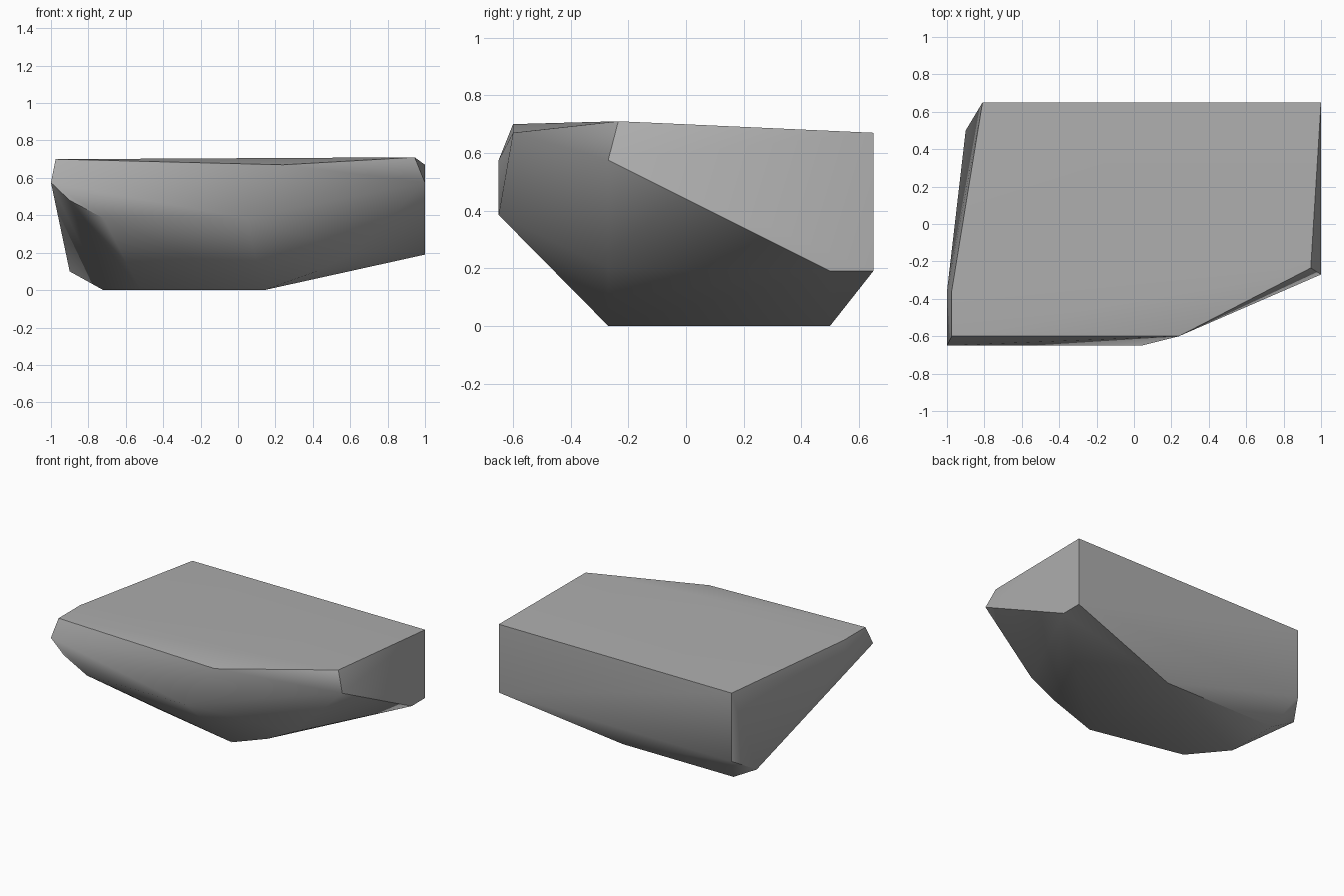
import bpy, bmesh, math

default = bpy.data.objects.get("Cube")
if default:
    bpy.data.objects.remove(default, do_unlink=True)

# Stone colour
stone = bpy.data.materials.new("stone_grey")
stone.use_nodes = True
colour = (0.42, 0.42, 0.42, 1)
stone.diffuse_color = colour
bsdf = stone.node_tree.nodes["Principled BSDF"]
bsdf.inputs["Base Color"].default_value = colour
bsdf.inputs["Roughness"].default_value = 0.9


def ring(y, *points):
    """Corners that share one depth, given as x, z pairs."""
    return [(x, y, z) for x, z in points]


# Corners of the boulder, front to back
corners = (
    ring(-0.65, (-1, 0.575), (-0.9, 0.48), (-0.72, 0.385), (0.04, 0.385))
    + ring(-0.6, (-0.975, 0.7), (0.24, 0.67))
    + ring(-0.36, (-1, 0.575), (-0.975, 0.7))
    + ring(-0.27, (0.14, 0), (0.42, 0.1), (0.62, 0.2), (1, 0.575))
    + ring(-0.235, (0.945, 0.71))
    + ring(-0.13, (-0.52, 0))
    + ring(0.11, (-0.72, 0))
    + ring(0.5, (-0.9, 0.1), (-0.72, 0), (0.14, 0), (1, 0.19))
    + ring(0.65, (-0.81, 0.19), (1, 0.19), (1, 0.67), (-0.81, 0.67))
)

# Wrap the corners in a faceted skin
bm = bmesh.new()
for corner in corners:
    bm.verts.new(corner)
hull = bmesh.ops.convex_hull(bm, input=bm.verts[:])
inner = [g for g in set(hull["geom_interior"] + hull["geom_unused"])
         if isinstance(g, bmesh.types.BMVert)]
bmesh.ops.delete(bm, geom=inner, context="VERTS")
bmesh.ops.dissolve_limit(bm, angle_limit=math.radians(1),
                         verts=bm.verts[:], edges=bm.edges[:])
bmesh.ops.recalc_face_normals(bm, faces=bm.faces[:])
mesh = bpy.data.meshes.new("boulder")
bm.to_mesh(mesh)
bm.free()
mesh.materials.append(stone)

boulder = bpy.data.objects.new("boulder", mesh)
bpy.context.collection.objects.link(boulder)

# Soften shallow creases, keep the strong ones crisp
bpy.ops.object.select_all(action="DESELECT")
boulder.select_set(True)
bpy.context.view_layer.objects.active = boulder
bpy.ops.object.shade_smooth_by_angle(angle=math.radians(45))
